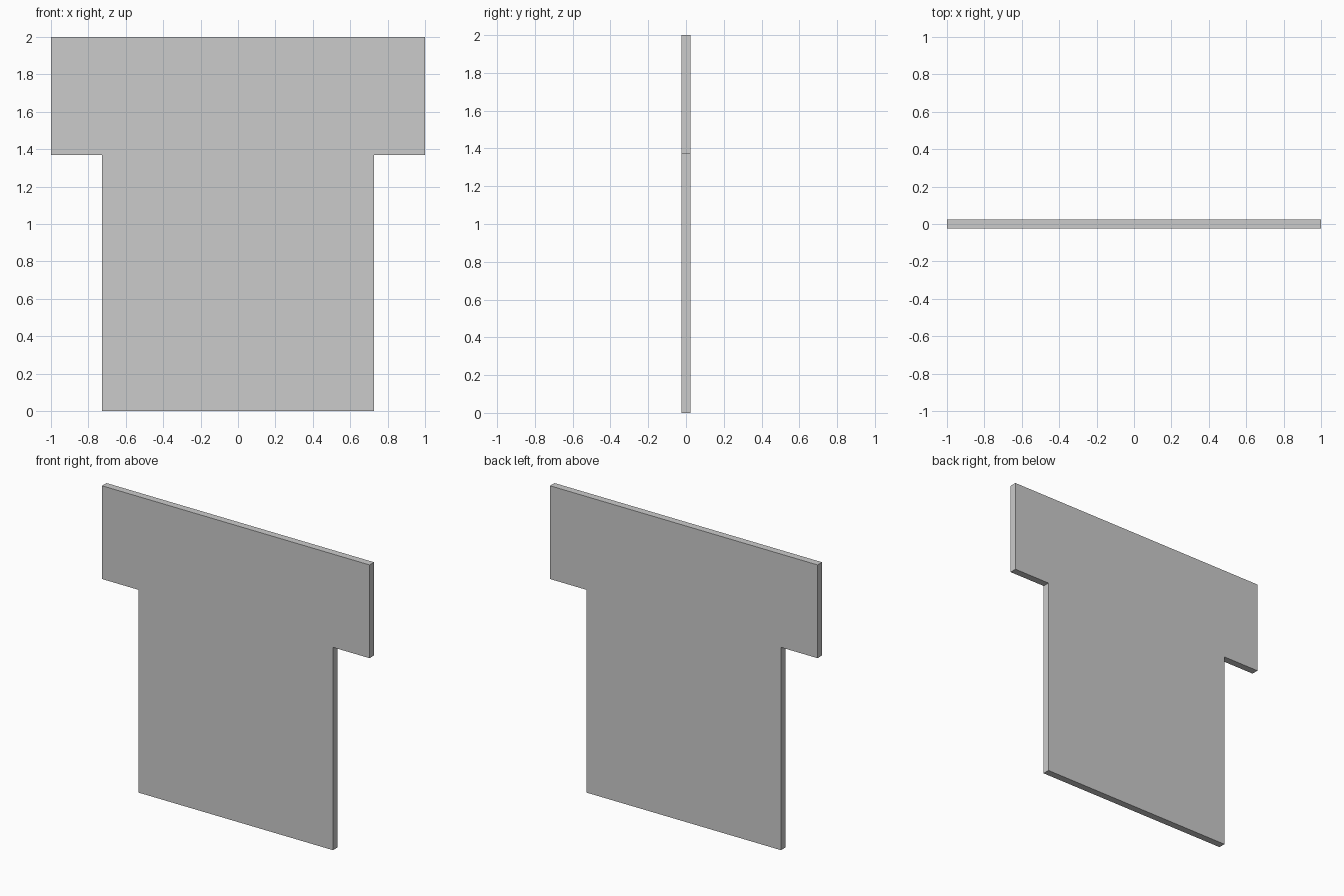
import bpy, bmesh

if "Cube" in bpy.data.objects:
    bpy.data.objects.remove(bpy.data.objects["Cube"])

HALF_TOP, HALF_STEM = 1.0, 0.727
STEP_Z, TOP_Z = 1.37, 2.0
THICK = 0.048

# Right half of the T outline, mirrored to close the profile
right = [(HALF_STEM, 0), (HALF_STEM, STEP_Z), (HALF_TOP, STEP_Z), (HALF_TOP, TOP_Z)]
outline = right + [(-x, z) for x, z in reversed(right)]

# Flat T-shaped panel, extruded front to back
bm = bmesh.new()
face = bm.faces.new([bm.verts.new((x, -THICK / 2, z)) for x, z in outline])
ext = bmesh.ops.extrude_face_region(bm, geom=[face])
moved = [v for v in ext["geom"] if isinstance(v, bmesh.types.BMVert)]
bmesh.ops.translate(bm, verts=moved, vec=(0, THICK, 0))
bmesh.ops.recalc_face_normals(bm, faces=bm.faces)

mesh = bpy.data.meshes.new("t_panel")
bm.to_mesh(mesh)
bm.free()
panel = bpy.data.objects.new("t_panel", mesh)
bpy.context.collection.objects.link(panel)
